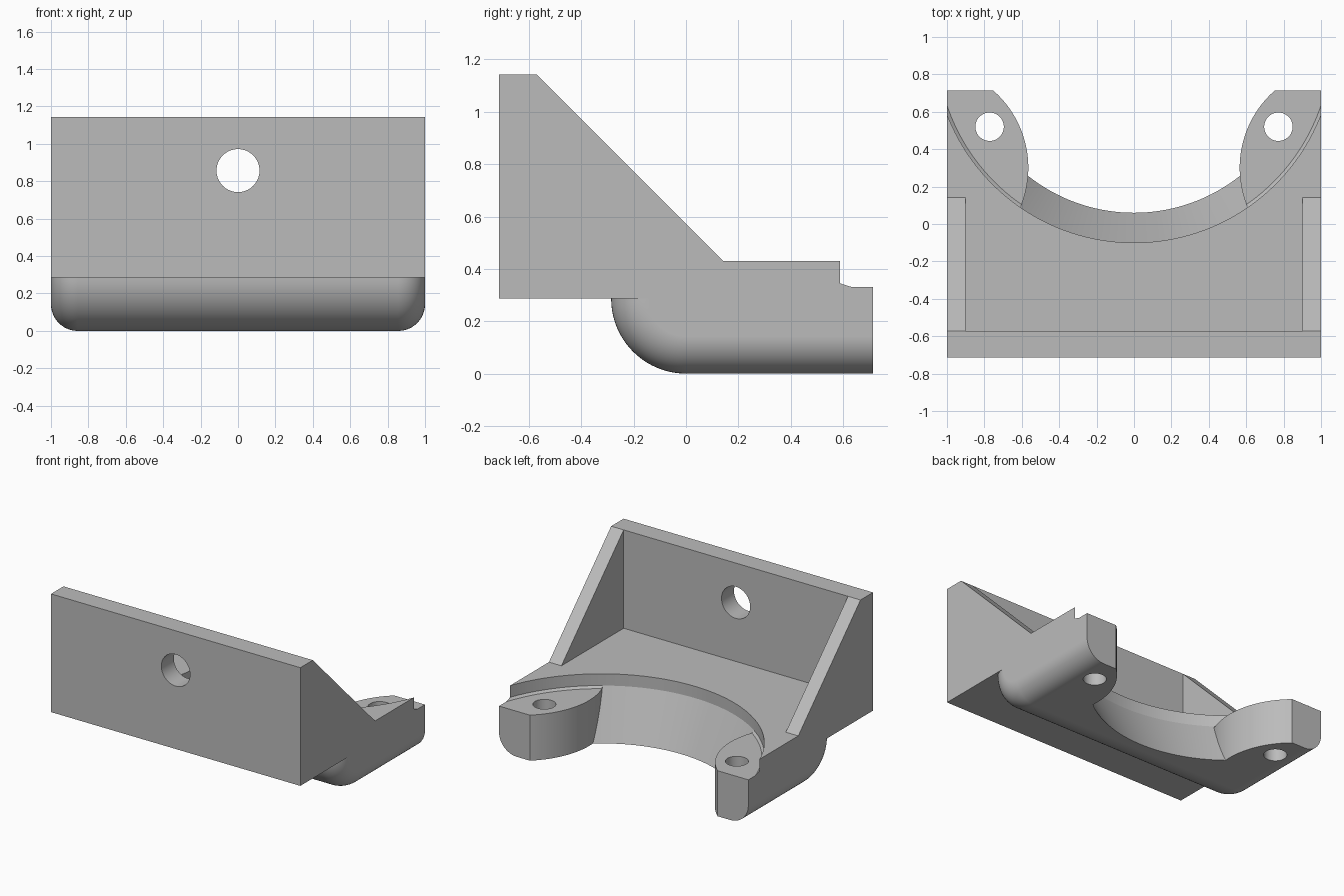
import bpy, bmesh, math
from mathutils import Matrix

if "Cube" in bpy.data.objects:
    bpy.data.objects.remove(bpy.data.objects["Cube"], do_unlink=True)

HALF_DEPTH, TOP, WALL_BACK = 0.714, 1.143, -0.571
SLAB_BOTTOM, SLAB_TOP = 0.286, 0.43
OVERLAP = 0.36
RING_Y, RING_R, STEP_Z = 0.971, 1.071, 0.345

grey = bpy.data.materials.new("plain grey")
grey.use_nodes = True
grey.diffuse_color = (0.5, 0.5, 0.5, 1)
grey.node_tree.nodes["Principled BSDF"].inputs["Base Color"].default_value = grey.diffuse_color


def finish(name, bm):
    bmesh.ops.recalc_face_normals(bm, faces=bm.faces)
    mesh = bpy.data.meshes.new(name)
    bm.to_mesh(mesh)
    bm.free()
    mesh.materials.append(grey)
    obj = bpy.data.objects.new(name, mesh)
    bpy.context.collection.objects.link(obj)
    return obj


def loft(name, sections):
    """Skin a row of matching closed sections and cap both ends."""
    bm = bmesh.new()
    rings = [[bm.verts.new(p) for p in s] for s in sections]
    for a, b in zip(rings, rings[1:]):
        for i in range(len(a)):
            j = (i + 1) % len(a)
            bm.faces.new((a[i], a[j], b[j], b[i]))
    bm.faces.new(rings[0])
    bm.faces.new(rings[-1])
    return finish(name, bm)


def side_prism(name, profile, x0, x1):
    return loft(name, [[(x, y, z) for y, z in profile] for x in (x0, x1)])


def turned(name, profile, x, y, count=160):
    """Solid of revolution about a vertical axis from (radius, z) pairs."""
    turns = [2 * math.pi * i / count for i in range(count)]
    return loft(name, [[(x + r * math.cos(t), y + r * math.sin(t), z) for t in turns]
                       for r, z in profile])


def combine(target, other, operation):
    mod = target.modifiers.new(operation.lower(), "BOOLEAN")
    mod.operation, mod.solver, mod.object = operation, "EXACT", other
    bpy.context.view_layer.objects.active = target
    bpy.ops.object.modifier_apply(modifier=mod.name)
    bpy.data.objects.remove(other, do_unlink=True)


# Upright plate and shelf in one L-shaped profile
bracket = side_prism("clamp_bracket", [
    (-HALF_DEPTH, SLAB_BOTTOM), (HALF_DEPTH, SLAB_BOTTOM), (HALF_DEPTH, SLAB_TOP),
    (WALL_BACK, SLAB_TOP), (WALL_BACK, TOP), (-HALF_DEPTH, TOP)], -1, 1)

# Sloped side ribs
for side in (-1, 1):
    rib = side_prism("side_rib", [
        (-0.65, OVERLAP), (0.142, OVERLAP), (0.142, SLAB_TOP),
        (WALL_BACK, TOP), (-0.65, TOP)], side * 0.9, side)
    combine(bracket, rib, "UNION")


# Lower block with a rounded nose and rolled side edges
def block_section(x, inset):
    radius = SLAB_BOTTOM - inset
    arc = [math.radians(90 * i / 20) for i in range(21)]
    points = [(x, -radius * math.cos(t), SLAB_BOTTOM - radius * math.sin(t)) for t in arc]
    return [(x, -radius, OVERLAP)] + points + [(x, HALF_DEPTH, inset), (x, HALF_DEPTH, OVERLAP)]


FILLET = 0.143
rolls = [math.radians(90 * i / 12) for i in range(13)]
ends = [(1 - FILLET * (1 - math.cos(t)), FILLET * (1 - math.sin(t))) for t in rolls]
sections = [block_section(x, d) for x, d in ends]
sections += [block_section(-x, d) for x, d in reversed(ends)]
combine(bracket, loft("lower_block", sections), "UNION")

# Round step above the two ears
step = turned("step_cutter", [(RING_R, 0.7), (RING_R, STEP_Z), (1.055, 0.33)], 0, RING_Y)
combine(bracket, step, "DIFFERENCE")

# Tapered opening between the ears
slope = (RING_R - 0.911) / STEP_Z
opening = turned("opening_cutter", [
    (RING_R, STEP_Z + 0.03), (RING_R, STEP_Z), (0.911 - 0.1 * slope, -0.1)], 0, RING_Y)
for side in (-1, 1):
    ear = turned("ear_shape", [(0.55, -0.5), (0.55, 1)], side * 1.115, 0.3)
    combine(opening, ear, "DIFFERENCE")
combine(bracket, opening, "DIFFERENCE")

# Screw holes through the ears and the upright plate
for side in (-1, 1):
    hole = turned("ear_hole", [(0.076, -0.2), (0.076, 0.8)], side * 0.772, 0.52, 48)
    combine(bracket, hole, "DIFFERENCE")
plate_hole = turned("plate_hole", [(0.115, -0.9), (0.115, -0.4)], 0, 0, 64)
plate_hole.data.transform(Matrix.Translation((0, 0, 0.857)) @ Matrix.Rotation(math.pi / 2, 4, "X")
                          @ Matrix.Scale(-1, 4, (0, 0, 1)))
plate_hole.data.flip_normals()
combine(bracket, plate_hole, "DIFFERENCE")

# Smooth curved faces, crisp edges
bpy.ops.object.select_all(action="DESELECT")
bracket.select_set(True)
bpy.context.view_layer.objects.active = bracket
bpy.ops.object.shade_smooth_by_angle(angle=math.radians(20))
weighted = bracket.modifiers.new("weighted_normals", "WEIGHTED_NORMAL")
weighted.keep_sharp = True
